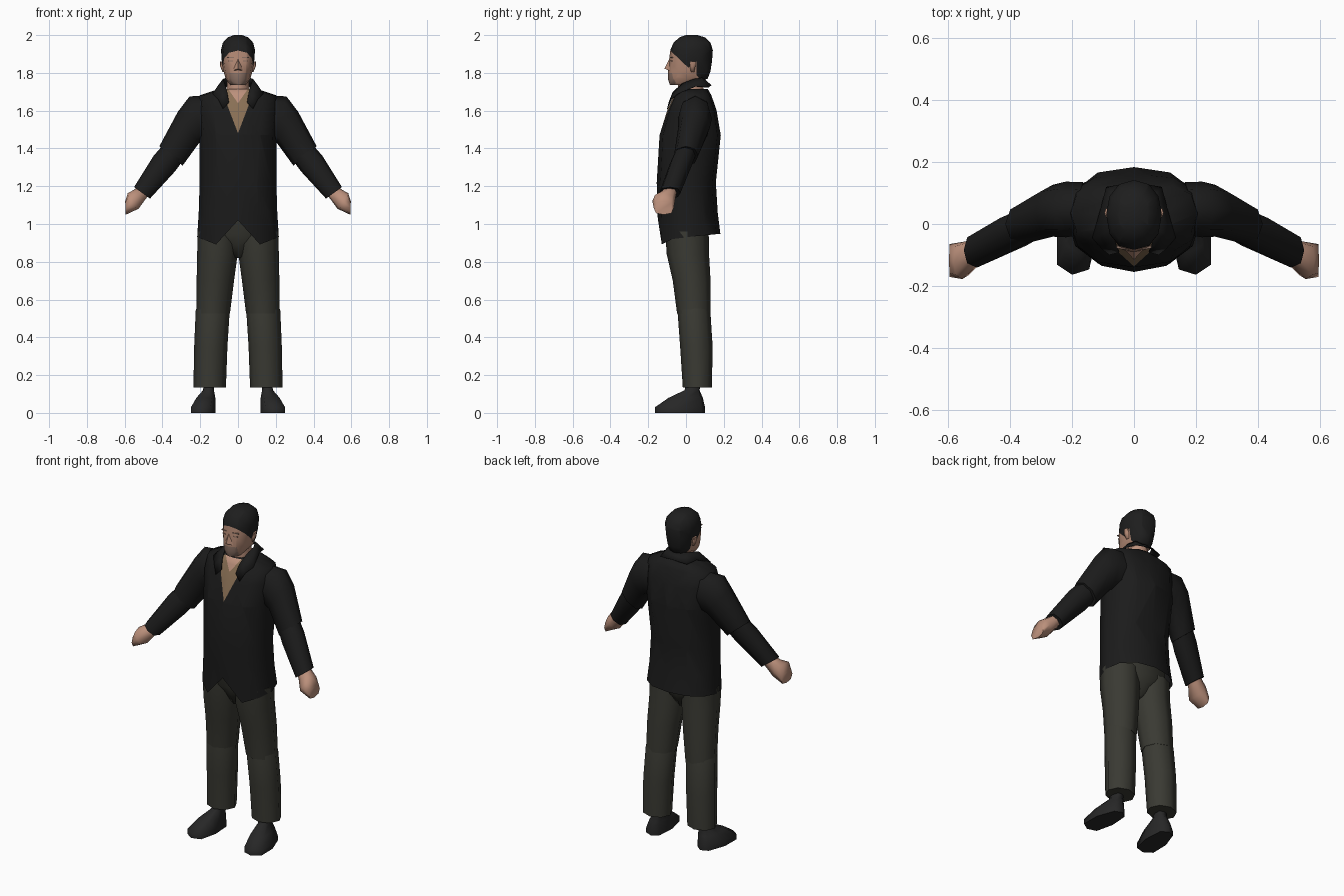
import bpy, bmesh
from math import sin, cos, pi, radians, copysign
from mathutils import Vector

if "Cube" in bpy.data.objects:
    bpy.data.objects.remove(bpy.data.objects["Cube"])


def material(name, r, g, b):
    m = bpy.data.materials.new(name)
    m.use_nodes = True
    m.diffuse_color = (r, g, b, 1)
    bsdf = m.node_tree.nodes["Principled BSDF"]
    bsdf.inputs["Base Color"].default_value = (r, g, b, 1)
    bsdf.inputs["Roughness"].default_value = 0.9
    return m


JACKET = material("jacket black", .011, .011, .011)
TROUSERS = material("trouser olive", .042, .042, .033)
SHOE = material("shoe black", .02, .02, .02)
HAIR = material("hair black", .013, .013, .013)
SKIN = material("skin", .5, .28, .2)
FACE = material("face skin", .45, .25, .175)
STUBBLE = material("stubble", .28, .18, .14)
SHIRT = material("shirt brown", .25, .16, .09)
parts = []


def finish(name, bm, mats, mirror=False, thickness=0):
    bmesh.ops.recalc_face_normals(bm, faces=bm.faces)
    me = bpy.data.meshes.new(name)
    bm.to_mesh(me)
    bm.free()
    for m in mats:
        me.materials.append(m)
    ob = bpy.data.objects.new(name, me)
    bpy.context.collection.objects.link(ob)
    if mirror:
        ob.modifiers.new("mirror", 'MIRROR')
    if thickness:
        ob.modifiers.new("thickness", 'SOLIDIFY').thickness = thickness
    parts.append(ob)


def loft(rings, n=8, p=1, bottom=True):
    """Skin rings (x, y, z, rx, ry, tilt about y, p); p < 1 makes them boxier."""
    bm = bmesh.new()
    loops = []
    for x, y, z, rx, ry, *rest in rings:
        t = radians(rest[0]) if rest else 0
        q = rest[1] if len(rest) > 1 else p
        loop = []
        for i in range(n):
            a = 2 * pi * i / n
            u, v = (r * copysign(abs(round(c, 6)) ** q, c)
                    for r, c in ((rx, cos(a)), (ry, sin(a))))
            loop.append(bm.verts.new((x + u * cos(t), y + v, z + u * sin(t))))
        loops.append(loop)
    for a, b in zip(loops, loops[1:]):
        for i in range(n):
            j = (i + 1) % n
            bm.faces.new((a[i], a[j], b[j], b[i]))
    bm.faces.new(loops[-1])
    if bottom:
        bm.faces.new(loops[0][::-1])
    return bm


def body_rings(rows):
    """Rows of height, half width, front y, back y and boxiness."""
    return [(0, (f + b) / 2, z, w, (b - f) / 2, 0, q) for z, w, f, b, q in rows]


def cut(bm, point, normal):
    bmesh.ops.bisect_plane(bm, geom=bm.verts[:] + bm.edges[:] + bm.faces[:],
                           plane_co=point, plane_no=normal, dist=1e-5)


# Jacket with pointed front hem, shirt and bare throat cut into the chest
bm = loft(body_rings([(.94, .216, -.148, .182, .9), (1.06, .208, -.152, .168, .95),
                      (1.22, .203, -.155, .158, .95), (1.47, .204, -.14, .184, .8),
                      (1.6, .212, -.1, .162, .72), (1.68, .205, -.065, .135, .72),
                      (1.715, .1, -.05, .115, .8)]), n=12, bottom=False)
for v in bm.verts:
    if v.co.z < .95:
        x = abs(v.co.x)
        if v.co.y > -.05:
            v.co.z = .93 + v.co.y * .1
        else:
            v.co.z = 1.02 if x < .03 else .892 if x < .16 else .92
SHIRT_V, THROAT_V = (1.48, .38), (1.64, .7)
for low, slope in (SHIRT_V, THROAT_V):
    for s in (-1, 1):
        cut(bm, (0, 0, low), Vector((1, 0, -s * slope)))
for f in bm.faces:
    c = f.calc_center_median()
    if c.y < 0:
        for k, (low, slope) in enumerate((SHIRT_V, THROAT_V), 1):
            if abs(c.x) < (c.z - low) * slope and abs(c.x) < .075:
                f.material_index = k
finish("jacket", bm, [JACKET, SHIRT, SKIN])

# Turned-down jacket collar with pointed lapels, left half mirrored
bm = bmesh.new()
inner = [(0, .095, 1.77), (.06, .085, 1.775), (.08, .04, 1.768),
         (.072, -.02, 1.745), (.058, -.07, 1.7), (.048, -.092, 1.645)]
outer = [(0, .135, 1.735), (.09, .12, 1.725), (.108, .05, 1.73),
         (.135, -.045, 1.69), (.105, -.08, 1.66), (.08, -.1, 1.61)]
a, b = ([bm.verts.new(c) for c in row] for row in (inner, outer))
for i in range(len(a) - 1):
    bm.faces.new((a[i], a[i + 1], b[i + 1], b[i]))
finish("collar", bm, [JACKET], True, .004)

# Sleeves and hands
finish("upper_sleeve", loft([(.165, .05, 1.56, .12, .085, 85), (.22, .047, 1.556, .125, .09, 73),
                             (.262, .043, 1.512, .1, .084, 56), (.355, 0, 1.36, .08, .064, 40)],
                            p=.9), [JACKET], True)
finish("lower_sleeve", loft([(.33, .005, 1.395, .066, .056, 36), (.39, -.025, 1.32, .07, .06, 36),
                             (.508, -.085, 1.165, .052, .056, 36)], p=.85), [JACKET], True)
finish("hand", loft([(.495, -.08, 1.18, .035, .035, 38), (.522, -.095, 1.155, .04, .042, 38),
                     (.555, -.118, 1.122, .05, .06, 55), (.596, -.118, 1.085, .036, .053, 88)],
                    p=.75), [SKIN], True)

# Trousers: hip block, thighs and shins that overlap at the knee
finish("trouser_seat", loft(body_rings([(.82, .015, -.04, .06, 1), (.89, .12, -.075, .1, .9),
                                        (.94, .19, -.1, .118, .9), (1.06, .19, -.12, .12, .9)]),
                            n=12), [TROUSERS])
finish("thigh", loft([(.132, .042, .525, .089, .089), (.12, .03, .7, .099, .1),
                      (.109, .01, .84, .107, .112), (.108, .005, .96, .106, .115)]),
       [TROUSERS], True)
finish("shin", loft([(.15, .06, .135, .086, .077), (.144, .055, .35, .088, .086),
                     (.134, .042, .54, .09, .087), (.132, .04, .58, .08, .08)]),
       [TROUSERS], True)

# Shoes with square toes, narrow heels and a slight outward turn
bm = loft([(.18, -.032, 0, .064, .135), (.18, -.032, .03, .064, .135),
           (.17, 0, .08, .05, .092), (.158, .036, .12, .036, .04),
           (.155, .045, .17, .034, .04)], p=.6)
for v in bm.verts:
    if v.co.y > 0:
        v.co.x = .17 + (v.co.x - .17) * .8
    v.co.x -= v.co.y * .12
    v.co.y += (v.co.x - .18) * .15
finish("shoe", bm, [SHOE], True)

# Neck
finish("neck", loft([(0, .025, 1.64, .066, .072), (0, .025, 1.79, .055, .065)]), [SKIN])

# Head with hairline, sideburns and stubble cut into the surface
bm = loft(body_rings([(1.735, .04, -.085, .03, .9), (1.77, .066, -.096, .115, .9),
                      (1.81, .077, -.095, .13, .9), (1.865, .086, -.09, .138, .9),
                      (1.92, .09, -.083, .142, .9), (1.96, .08, -.066, .13, .9),
                      (1.988, .054, -.035, .1, 1), (2, .022, 0, .06, 1)]), n=12)
cut(bm, (0, -.085, 1.92), (0, .95, 1))
cut(bm, (0, .055, 0), (0, 1, 0))
cut(bm, (0, .01, 1.825), (0, -.8, 1))
cut(bm, (0, 0, 1.8), (0, 0, 1))
for s in (-1, 1):
    cut(bm, (s * .045, 0, 0), (1, 0, 0))
for f in bm.faces:
    c = f.calc_center_median()
    hairline = c.z > 1.92 - (c.y + .085) * .95
    over_ear = c.z > 1.825 + (c.y - .01) * .8
    if hairline and c.z > 1.76 and (c.y > .055 or over_ear):
        f.material_index = 1
    elif c.y < -.05 and abs(c.x) < .045 and c.z < 1.8:
        f.material_index = 2
finish("head", bm, [FACE, HAIR, STUBBLE])

# Nose wedge
bm = bmesh.new()
for c in ((0, -.088, 1.875), (0, -.115, 1.822), (.028, -.086, 1.812), (-.028, -.086, 1.812)):
    bm.verts.new(c)
bmesh.ops.convex_hull(bm, input=bm.verts)
finish("nose", bm, [FACE])

# Ears
finish("ear", loft([(.074, .035, 1.805, .008, .01), (.084, .035, 1.835, .01, .017),
                    (.087, .037, 1.86, .008, .016)], n=6), [FACE], True)

# Brows and eyes as thin plates
for name, z, w in (("brow", 1.882, .018), ("eye", 1.862, .011)):
    bm = bmesh.new()
    bmesh.ops.create_cube(bm, size=1)
    for v in bm.verts:
        v.co = Vector((.038 + v.co.x * 2 * w, -.08 + v.co.y * .008 + (v.co.x > 0) * .006,
                       z + v.co.z * .005))
    finish(name, bm, [STUBBLE], True)

# Smooth shading that keeps only the hard corners
bpy.ops.object.select_all(action='DESELECT')
for ob in parts:
    ob.select_set(True)
bpy.context.view_layer.objects.active = parts[0]
bpy.ops.object.shade_smooth_by_angle(angle=radians(70))
